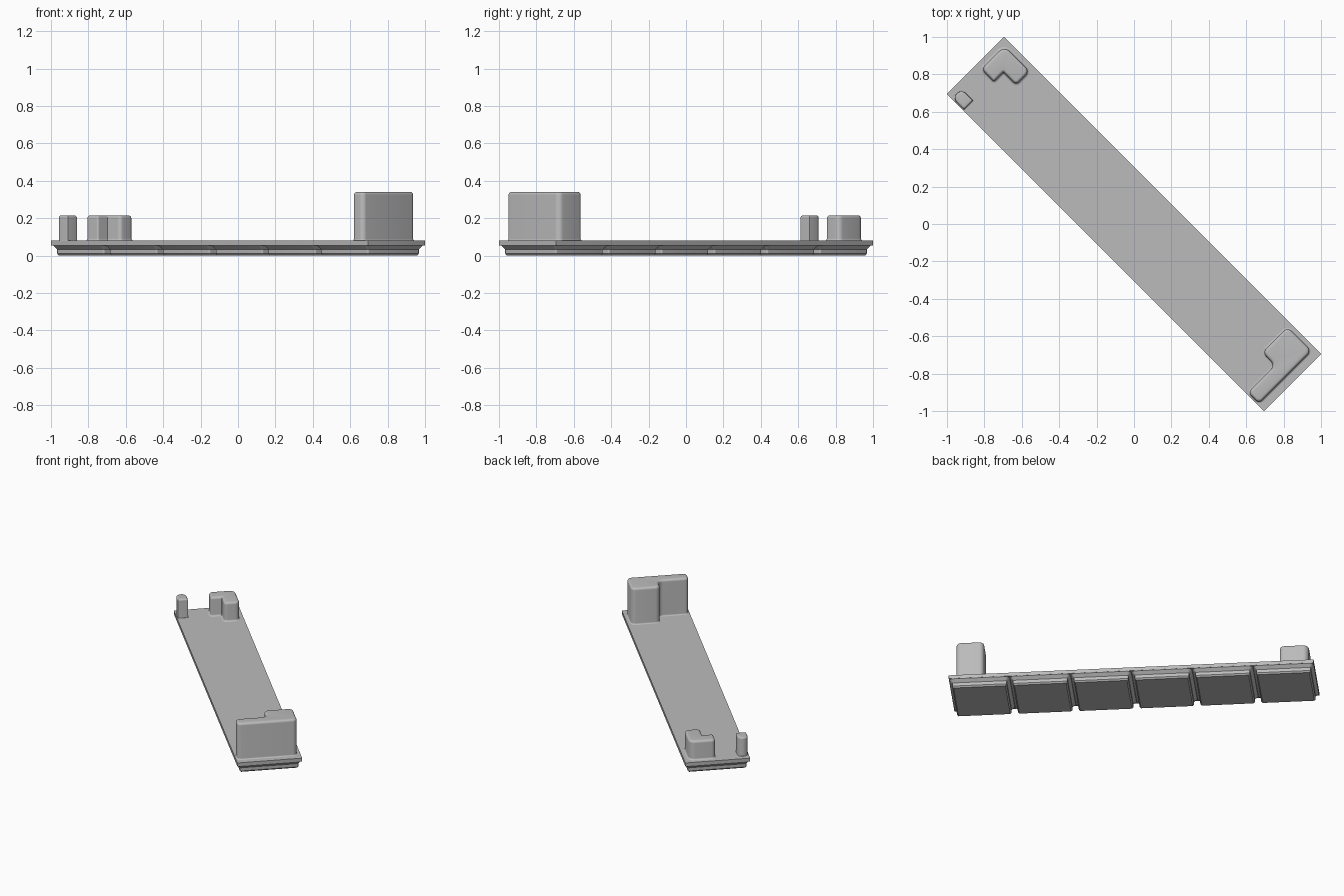
import bpy, bmesh, math
from mathutils import Vector

if "Cube" in bpy.data.objects:
    bpy.data.objects.remove(bpy.data.objects["Cube"])

L, W = 2.397, 0.431          # plate length and width before turning
PLATE_Z, TOP_Z = 0.055, 0.08
CELLS = 6
SEG = 6

grey = bpy.data.materials.new("light grey")
grey.diffuse_color = (0.5, 0.5, 0.5, 1)
grey.use_nodes = True
grey.node_tree.nodes["Principled BSDF"].inputs["Base Color"].default_value = grey.diffuse_color


def outline(pts, radii, inset):
    """Offset a counter-clockwise polygon inward and round each corner."""
    n, out = len(pts), []
    for i in range(n):
        p = Vector(pts[i])
        a = (p - Vector(pts[i - 1])).normalized()
        b = (Vector(pts[(i + 1) % n]) - p).normalized()
        na, nb = Vector((-a.y, a.x)), Vector((-b.y, b.x))
        side = 1 if a.cross(b) > 0 else -1
        corner = p + (na + nb) * inset
        r = max(radii[i] - side * inset, 0.0015)
        centre = corner + (na + nb) * r * side
        for k in range(SEG + 1):
            t = k / SEG * math.pi / 2
            out.append(centre - side * r * (na * math.cos(t) + nb * math.sin(t)))
    return out


def loft(name, pts, radii, profile):
    """Stack outlines at each (inset, z) of the profile and cap both ends."""
    bm = bmesh.new()
    rings = [[bm.verts.new((q.x, q.y, z)) for q in outline(pts, radii, i)]
             for i, z in profile]
    for lo, hi in zip(rings, rings[1:]):
        for k in range(len(lo)):
            m = (k + 1) % len(lo)
            bm.faces.new((lo[k], lo[m], hi[m], hi[k]))
    bm.faces.new(rings[0][::-1])
    bm.faces.new(rings[-1])
    mesh = bpy.data.meshes.new(name)
    bm.to_mesh(mesh)
    bm.free()
    ob = bpy.data.objects.new(name, mesh)
    bpy.context.collection.objects.link(ob)
    mesh.materials.append(grey)
    ob.rotation_euler.z = -math.pi / 4
    bpy.ops.object.select_all(action='DESELECT')
    ob.select_set(True)
    bpy.context.view_layer.objects.active = ob
    bpy.ops.object.shade_smooth_by_angle(angle=math.radians(32))
    return ob


def rect(u0, u1, v0, v1):
    return [(u0, v0), (u1, v0), (u1, v1), (u0, v1)]


def post_profile(height, fillet, edge):
    """Wall with a flared foot and a rounded top edge."""
    steps = [k / 5 * math.pi / 2 for k in range(6)]
    foot = [(-fillet * (1 - math.sin(t)), TOP_Z + fillet * (1 - math.cos(t))) for t in steps]
    top = [(edge * (1 - math.cos(t)), height - edge * (1 - math.sin(t))) for t in steps]
    return [(-fillet, TOP_Z - 0.003)] + foot + top


# Flat top plate
loft("plate", rect(-L / 2, L / 2, -W / 2, W / 2), [0.0015] * 4,
     [(0, PLATE_Z), (0, TOP_Z)])

# Row of stepped feet under the plate
cell = L / CELLS
for i in range(CELLS):
    u = -L / 2 + i * cell
    loft(f"foot_{i + 1}", rect(u, u + cell, -W / 2, W / 2), [0.03] * 4,
         [(0.030, 0), (0.021, 0.010), (0.021, 0.033), (0.001, 0.053), (0.001, 0.058)])

# Tall L-shaped block at one end
loft("tall_block",
     [(0.97, 0.0), (1.068, 0.0), (1.068, -0.206), (1.151, -0.206), (1.151, 0.191), (0.97, 0.191)],
     [0.03, 0.035, 0.025, 0.025, 0.03, 0.03], post_profile(0.34, 0.009, 0.016))

# Short L-shaped block at the other end
loft("short_block",
     [(-1.163, 0.009), (-1.068, 0.009), (-1.068, 0.081), (-0.972, 0.081), (-0.972, 0.183), (-1.163, 0.183)],
     [0.025, 0.01, 0.002, 0.02, 0.03, 0.04], post_profile(0.215, 0.012, 0.016))

# Small round-ended peg
loft("peg", rect(-1.163, -1.075, -0.21, -0.142), [0.033, 0.002, 0.002, 0.033],
     post_profile(0.215, 0.004, 0.012))
